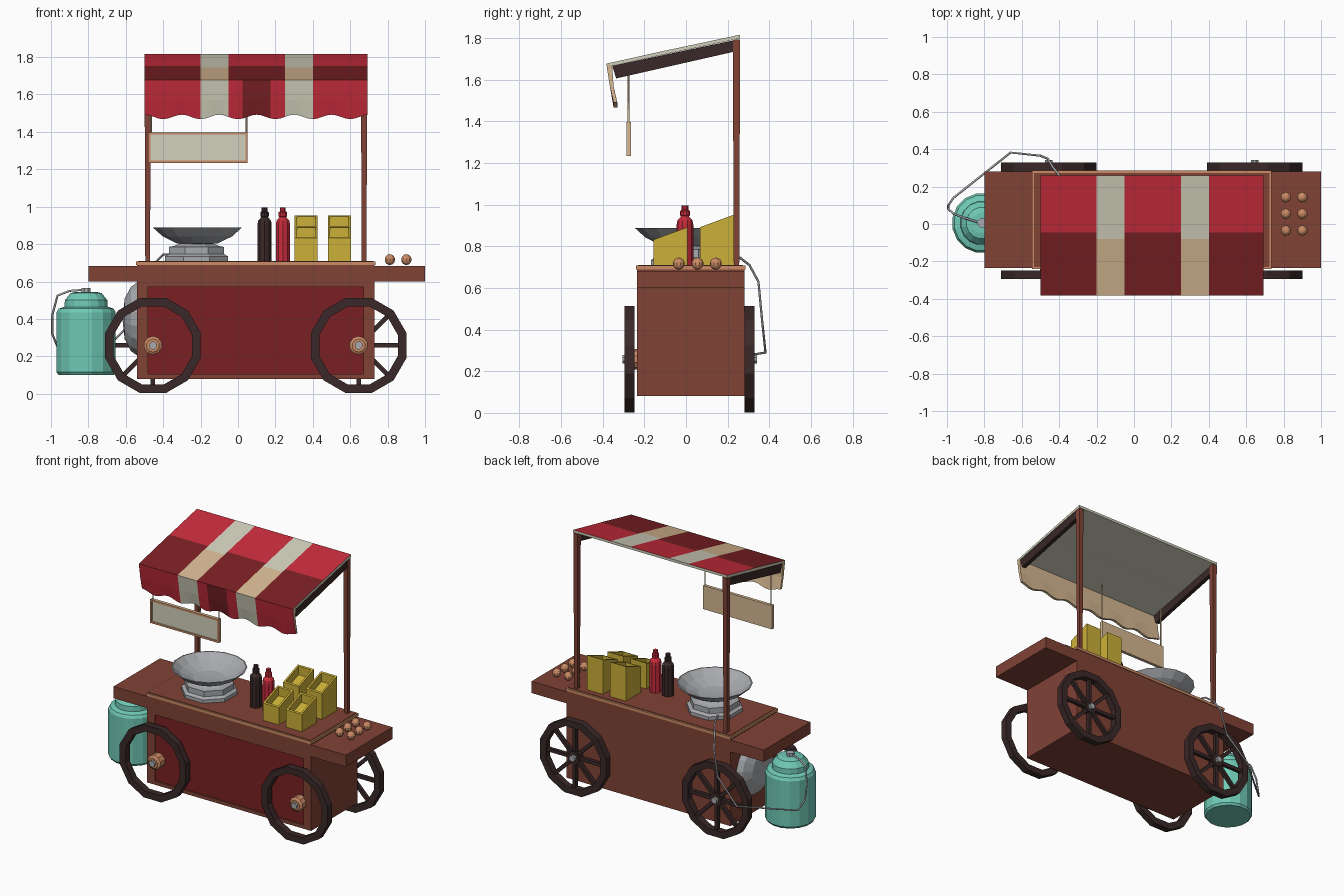
import bpy, bmesh, math
from mathutils import Matrix, Vector

if "Cube" in bpy.data.objects:
    bpy.data.objects.remove(bpy.data.objects["Cube"])

def mat(name, rgb):
    lin = [(c / 255 / 12.92) if c < 11 else ((c / 255 + 0.055) / 1.055) ** 2.4 for c in rgb]
    m = bpy.data.materials.new(name)
    m.diffuse_color = (*lin, 1)
    m.use_nodes = True
    m.node_tree.nodes["Principled BSDF"].inputs["Base Color"].default_value = m.diffuse_color
    return m

RED = mat("red", (200, 44, 60))
MAROON = mat("dark red", (122, 32, 36))
CREAM = mat("cream", (210, 208, 188))
TAN = mat("tan", (214, 184, 146))
BROWN = mat("brown", (128, 66, 53))
DARK = mat("dark brown", (58, 40, 40))
ORANGE = mat("orange tan", (204, 140, 102))
TEAL = mat("teal", (112, 202, 182))
GREY = mat("grey", (168, 170, 174))
YELLOW = mat("yellow", (204, 176, 56))

def finish(name, bm, *mats):
    bmesh.ops.recalc_face_normals(bm, faces=bm.faces)
    me = bpy.data.meshes.new(name)
    bm.to_mesh(me)
    bm.free()
    for m in mats:
        me.materials.append(m)
    ob = bpy.data.objects.new(name, me)
    bpy.context.collection.objects.link(ob)
    return ob

def box_bm(x0, x1, y0, y1, z0, z1):
    bm = bmesh.new()
    bmesh.ops.create_cube(bm, size=1)
    for v in bm.verts:
        v.co = ((x0 + x1) / 2 + v.co.x * (x1 - x0), (y0 + y1) / 2 + v.co.y * (y1 - y0),
                (z0 + z1) / 2 + v.co.z * (z1 - z0))
    bm.normal_update()
    return bm

def box(name, m, *b):
    return finish(name, box_bm(*b), m)

def lathe(name, prof, n, m, loc, rot=Matrix(), closed=False, phase=0.5):
    """Spin (radius, height) profile round z, then rotate and move it."""
    bm = bmesh.new()
    rings = []
    for r, h in prof:
        if r == 0:
            rings.append([bm.verts.new((0, 0, h))] * n)
        else:
            a = [2 * math.pi * (i + phase) / n for i in range(n)]
            rings.append([bm.verts.new((r * math.cos(t), r * math.sin(t), h)) for t in a])
    pairs = list(zip(rings, rings[1:])) + ([(rings[-1], rings[0])] if closed else [])
    for p, q in pairs:
        for i in range(n):
            j = (i + 1) % n
            bm.faces.new(dict.fromkeys((p[i], p[j], q[j], q[i])))
    if not closed:
        for ring, r in ((rings[0], prof[0][0]), (rings[-1], prof[-1][0])):
            if r:
                bm.faces.new(ring)
    bm.transform(Matrix.Translation(loc) @ rot)
    return finish(name, bm, m)

def prism(name, yz, x0, x1, m):
    bm = bmesh.new()
    a = [bm.verts.new((x0, y, z)) for y, z in yz]
    b = [bm.verts.new((x1, y, z)) for y, z in yz]
    bm.faces.new(a)
    bm.faces.new(b)
    for i in range(len(yz)):
        j = (i + 1) % len(yz)
        bm.faces.new((a[i], a[j], b[j], b[i]))
    return finish(name, bm, m)

def tube(name, pts, r, m):
    cu = bpy.data.curves.new(name, 'CURVE')
    cu.dimensions = '3D'
    cu.bevel_depth = r
    cu.bevel_resolution = 1
    cu.use_fill_caps = True
    sp = cu.splines.new('POLY')
    sp.points.add(len(pts) - 1)
    for p, c in zip(sp.points, pts):
        p.co = (*c, 1)
    cu.materials.append(m)
    bpy.context.collection.objects.link(bpy.data.objects.new(name, cu))

# Cart body with recessed front panel
bm = box_bm(-0.54, 0.73, -0.235, 0.28, 0.08, 0.69)
front = min(bm.faces, key=lambda f: f.calc_center_median().y)
bmesh.ops.inset_region(bm, faces=[front], thickness=0.02)
for v in front.verts:
    v.co.x = -0.48 if v.co.x < 0 else 0.67
    v.co.z = 0.105 if v.co.z < 0.3 else 0.57
rec = bmesh.ops.extrude_discrete_faces(bm, faces=[front])["faces"][0]
for v in rec.verts:
    v.co.y += 0.01
rec.material_index = 1
finish("cart_body", bm, BROWN, MAROON)
box("counter_trim", ORANGE, -0.545, 0.735, -0.24, 0.285, 0.688, 0.707)
box("counter_top", BROWN, -0.535, 0.725, -0.23, 0.272, 0.70, 0.711)
box("left_shelf", BROWN, -0.80, -0.54, -0.235, 0.28, 0.60, 0.682)
box("right_shelf", BROWN, 0.73, 1.0, -0.235, 0.28, 0.60, 0.682)

# Wheels: open rims in front, spoked at the back
ROT = Matrix.Rotation(math.pi / 2, 4, 'X')      # local z -> -y
for side, x in (("left", -0.455), ("right", 0.645)):
    for end, y0, y1 in (("front", -0.295, -0.248), ("back", 0.282, 0.33)):
        lathe(f"{end}_{side}_wheel_rim", [(0.264, -y0), (0.264, -y1), (0.217, -y1), (0.217, -y0)],
              12, DARK, (x, 0, 0.258), ROT, closed=True)
    lathe(f"front_{side}_hub", [(0.05, 0.22), (0.05, 0.278), (0.035, 0.288)], 10, ORANGE, (x, 0, 0.258), ROT)
    lathe(f"front_{side}_axle_tip", [(0.022, 0.28), (0.022, 0.305)], 8, GREY, (x, 0, 0.258), ROT)
    lathe(f"back_{side}_hub", [(0.045, -0.322), (0.045, -0.27)], 10, DARK, (x, 0, 0.258), ROT)
    lathe(f"back_{side}_axle_tip", [(0.022, -0.342), (0.022, -0.30)], 8, GREY, (x, 0, 0.258), ROT)
    for k in range(8):
        bm = box_bm(0.03, 0.235, 0.293, 0.317, -0.012, 0.012)
        bm.transform(Matrix.Translation((x, 0, 0.258)) @ Matrix.Rotation(k * math.pi / 4, 4, 'Y'))
        finish(f"back_{side}_spoke_{k}", bm, DARK)

# Posts and roof beams
for side, x in (("left", -0.483), ("right", 0.674)):
    bm = box_bm(x - 0.017, x + 0.017, 0.225, 0.26, 0.70, 1.795)
    for v in bm.verts:
        if v.co.z < 1:
            v.co.x = x + (v.co.x - x) * 0.75
            v.co.y = 0.243 + (v.co.y - 0.243) * 0.75
    finish(f"{side}_post", bm, BROWN)
    prism(f"{side}_roof_beam", [(-0.355, 1.668), (0.23, 1.79), (0.23, 1.735), (-0.335, 1.607)],
          x - 0.014, x + 0.014, DARK)

# Striped awning with scalloped valance: outer and inner (y, z) rows
outer = [(0.26, 1.817), (-0.045, 1.752), (-0.08, 1.745), (-0.383, 1.678), (-0.366, 1.57), (-0.348, 1.48)]
inner = [(0.26, 1.799), (-0.045, 1.734), (-0.08, 1.727), (-0.355, 1.668), (-0.348, 1.57), (-0.33, 1.48)]
N, M = 48, len(outer)
bm = bmesh.new()
grid = []
for side in (outer, inner):
    cols = []
    for i in range(N + 1):
        x = min(-0.5 + i * 0.025, 0.692)
        wave = 0.012 * math.cos(2 * math.pi * (x + 0.5) / 0.2)
        cols.append([bm.verts.new((x, y, z + (wave if k == M - 1 else 0))) for k, (y, z) in enumerate(side)])
    grid.append(cols)
out, inn = grid
AW = [RED, MAROON, CREAM, TAN]

def put(m, *vs):
    bm.faces.new(vs).material_index = m

for i in range(N):
    x = -0.4875 + i * 0.025
    pale = -0.2 < x < -0.05 or 0.25 < x < 0.4
    for k in range(M - 1):
        if k in (1, 2):
            m = (3 if k == 2 else 2) if pale else 1
        else:
            m = 2 if pale else (1 if k > 2 and 0.02 < x < 0.165 else 0)
        put(m, out[i][k], out[i + 1][k], out[i + 1][k + 1], out[i][k + 1])
        put(2 if k < 1 else 3 if k > 2 else 2, inn[i][k], inn[i + 1][k], inn[i + 1][k + 1], inn[i][k + 1])
    put(2, out[i][0], out[i + 1][0], inn[i + 1][0], inn[i][0])
    put(3, out[i][-1], out[i + 1][-1], inn[i + 1][-1], inn[i][-1])
for i in (0, N):
    for k in range(M - 1):
        put(2 if k < 3 else 3, out[i][k], out[i][k + 1], inn[i][k + 1], inn[i][k])
finish("awning", bm, *AW)

# Hanging sign with recessed face
bm = box_bm(-0.48, 0.052, -0.287, -0.265, 1.233, 1.398)
front = min(bm.faces, key=lambda f: f.calc_center_median().y)
ring = bmesh.ops.inset_region(bm, faces=[front], thickness=0.018)["faces"]
for f in ring:
    f.material_index = 1
rec = bmesh.ops.extrude_discrete_faces(bm, faces=[front])["faces"][0]
for v in rec.verts:
    v.co.y += 0.007
rec.material_index = 2
finish("sign_board", bm, TAN, ORANGE, CREAM)
for side, x in (("left", -0.465), ("right", 0.046)):
    tube(f"{side}_sign_cord", [(x, -0.276, 1.39), (x, -0.276, 1.69)], 0.005, TAN)

# Stove and wok
C = (-0.222, 0, 0)
lathe("stove_base", [(0.182, 0.708), (0.182, 0.735), (0.155, 0.75)], 8, GREY, C)
lathe("stove_burner", [(0.16, 0.745), (0.16, 0.785), (0.13, 0.79), (0.08, 0.81)], 8, GREY, C)
lathe("wok", [(0, 0.797), (0.11, 0.803), (0.19, 0.842), (0.242, 0.888), (0.234, 0.889),
              (0.185, 0.85), (0.105, 0.815), (0, 0.808)], 16, GREY, (-0.217, -0.008, 0))
# Spare wok hung on the left end
lathe("hanging_wok", [(0.20, 0), (0.175, 0.035), (0.11, 0.068), (0, 0.08)], 16, GREY,
      (-0.538, 0.02, 0.40), Matrix.Rotation(-math.pi / 2, 4, 'Y'))

# Sauce bottles
for name, x, m in (("dark_bottle", 0.142, DARK), ("red_bottle", 0.24, RED)):
    lathe(name, [(0.04, 0.708), (0.04, 0.905), (0.036, 0.925), (0.018, 0.945), (0.024, 0.948),
                 (0.024, 0.97), (0.016, 0.975), (0.016, 0.997)], 10, m, (x, -0.005, 0))

# Open sauce bins with sloping tops
for i, x in enumerate((0.302, 0.48)):
    for row, y0, z0, z1 in (("front", -0.157, 0.832, 0.892), ("back", 0.067, 0.892, 0.953)):
        bm = box_bm(x, x + 0.124, y0, y0 + 0.165, 0.708, 0.8)
        for v in bm.verts:
            if v.co.z > 0.75:
                v.co.z = z0 if v.co.y < y0 + 0.08 else z1
        bm.normal_update()
        top = max(bm.faces, key=lambda f: f.calc_center_median().z)
        bmesh.ops.inset_region(bm, faces=[top], thickness=0.018)
        floor = bmesh.ops.extrude_discrete_faces(bm, faces=[top])["faces"][0]
        for v in floor.verts:
            v.co.z -= 0.06
        finish(f"{row}_bin_{i}", bm, YELLOW)

# Round buns on the right shelf
for i, x in enumerate((0.812, 0.90)):
    for j, y in enumerate((-0.035, 0.055, 0.143)):
        bm = bmesh.new()
        bmesh.ops.create_uvsphere(bm, u_segments=10, v_segments=7, radius=0.029)
        bm.transform(Matrix.Translation((x, y, 0.717)))
        finish(f"bun_{i}{j}", bm, ORANGE)

# Gas tank, valve and hose
T = (-0.812, 0.005, 0)
lathe("gas_tank", [(0.15, 0.10), (0.161, 0.115), (0.161, 0.435), (0.15, 0.455), (0.118, 0.465), (0.116, 0.50),
                   (0.085, 0.538), (0.055, 0.545)], 16, TEAL, T)
lathe("tank_valve", [(0.026, 0.54), (0.026, 0.566)], 8, GREY, T)
tube("gas_hose", [(-0.82, 0.005, 0.556), (-0.90, 0.03, 0.55), (-0.965, 0.055, 0.525), (-0.993, 0.08, 0.42),
                  (-0.993, 0.10, 0.32), (-0.965, 0.14, 0.25), (-0.66, 0.382, 0.29), (-0.50, 0.365, 0.45),
                  (-0.46, 0.348, 0.63), (-0.435, 0.305, 0.71), (-0.40, 0.26, 0.745), (-0.33, 0.12, 0.74)],
     0.006, GREY)
